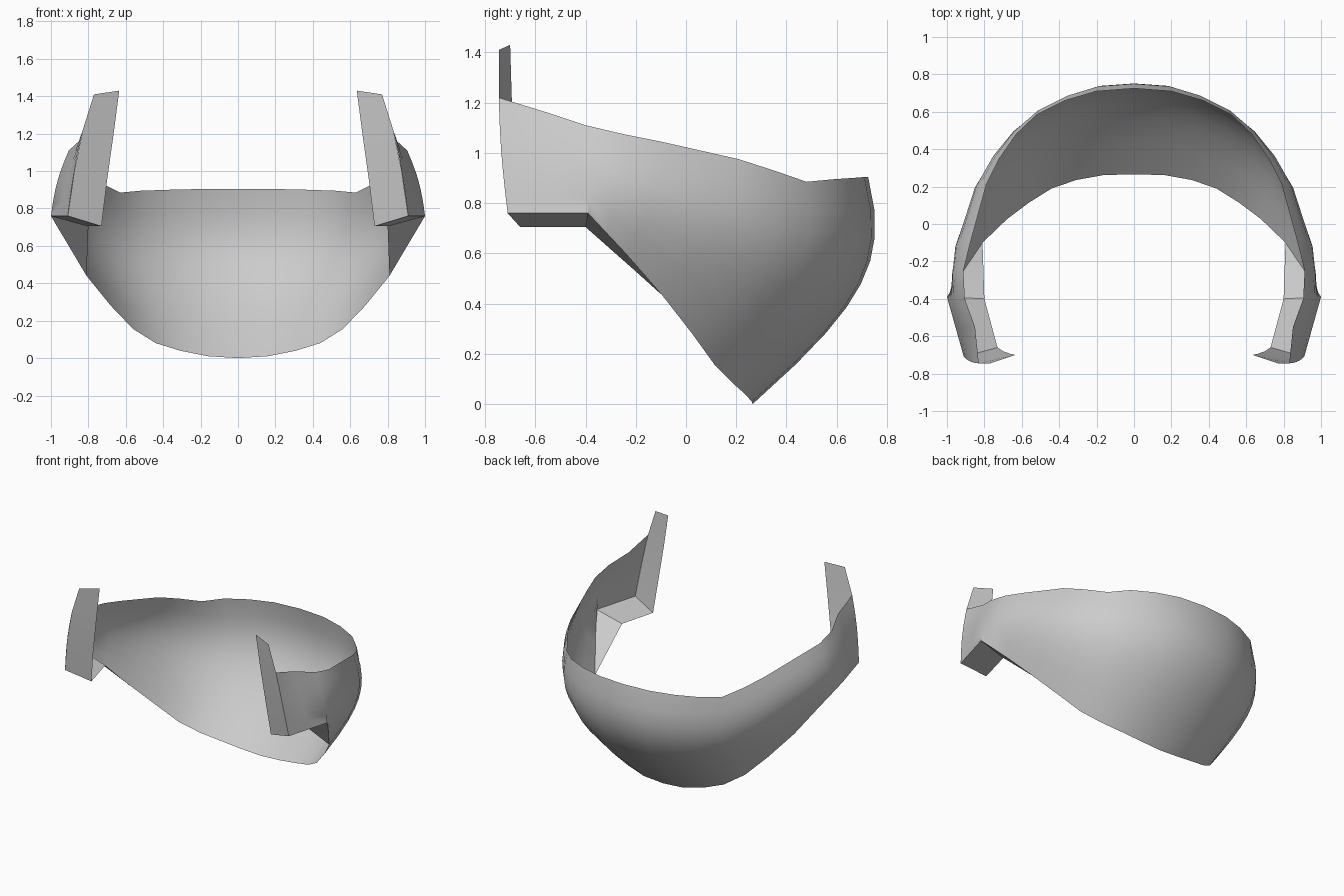
import bpy
from mathutils import Vector as V

if "Cube" in bpy.data.objects:
    bpy.data.objects.remove(bpy.data.objects["Cube"])

# Half-shell columns, back centre to front end: lower edge, bulge point, upper edge
COLUMNS = [
    ((0, .265, 0), (0, .697, .48), (0, .725, .905)),
    ((.16, .262, .01), (.175, .686, .48), (.20, .71, .904)),
    ((.31, .235, .04), (.335, .638, .49), (.37, .66, .90)),
    ((.44, .19, .08), (.495, .56, .50), (.52, .585, .895)),
    ((.56, .115, .155), (.64, .45, .53), (.63, .48, .885)),
    ((.68, .025, .28), (.755, .325, .60), (.72, .35, .93)),
    ((.81, -.10, .44), (.855, .17, .70), (.79, .21, .975)),
    ((.905, -.24, .60), (.955, -.12, .82), (.875, -.10, 1.045)),
    ((.953, -.315, .68), (.97, -.26, .88), (.912, -.25, 1.075)),
    ((1, -.39, .76), (.967, -.395, .94), (.905, -.40, 1.11)),
    ((.955, -.55, .76), (.912, -.555, .97), (.85, -.55, 1.16)),
    ((.91, -.71, .76), (.875, -.735, 1.0), (.83, -.745, 1.22)),
]
ROWS = 8
W = 1.5


def arc(low, mid, top):
    """Rational curve from low to top passing through mid."""
    low, mid, top = V(low), V(mid), V(top)
    c = ((.5 + .5 * W) * mid - .25 * (low + top)) / (.5 * W)
    pts = []
    for i in range(ROWS + 1):
        t = i / ROWS
        a, b, d = (1 - t) ** 2, 2 * W * t * (1 - t), t * t
        pts.append((a * low + b * c + d * top) / (a + b + d))
    return pts


def mirrored_sheet(name, columns):
    n = len(columns[0])
    verts = [p for col in columns for p in col]
    faces = [(i * n + j, (i + 1) * n + j, (i + 1) * n + j + 1, i * n + j + 1)
             for i in range(len(columns) - 1) for j in range(n - 1)]
    mesh = bpy.data.meshes.new(name)
    mesh.from_pydata(verts, [], faces)
    mesh.validate()
    obj = bpy.data.objects.new(name, mesh)
    bpy.context.collection.objects.link(obj)
    mod = obj.modifiers.new("Mirror", 'MIRROR')
    mod.merge_threshold = .001
    bpy.ops.object.select_all(action='DESELECT')
    obj.select_set(True)
    bpy.context.view_layer.objects.active = obj
    bpy.ops.object.modifier_apply(modifier="Mirror")
    bpy.ops.object.shade_smooth_by_angle(angle=.6)
    return obj


# Curved wrap-around shell
mirrored_sheet("curved_shell", [arc(*c) for c in COLUMNS])

# Inward lip under each side, tapering out along the slanted lower edge
corner, taper = V((.80, -.40, .705)), V((.81, -.10, .44))
lower = [V(c[0]) for c in COLUMNS]
mirrored_sheet("slanted_lip", [
    (lower[7 + i], taper.lerp(corner, f)) for i, f in enumerate((.35, .68, 1))])
tip = mirrored_sheet("lip_tip", [
    (lower[6], taper.lerp(taper, 0) + V((0, 0, -.002))), (lower[7], taper.lerp(corner, .35))])
mirrored_sheet("bottom_lip", [
    (lower[9], corner), (lower[10], (.765, -.53, .705)), (lower[11], (.73, -.66, .705))])

# Upright strips along the front ends
mirrored_sheet("front_strip", [
    ((.91, -.71, .76), (.73, -.66, .705)),
    ((.875, -.735, 1.0), (.70, -.68, .95)),
    ((.83, -.745, 1.22), (.665, -.693, 1.2)),
    ((.77, -.745, 1.41), (.635, -.70, 1.43))])
